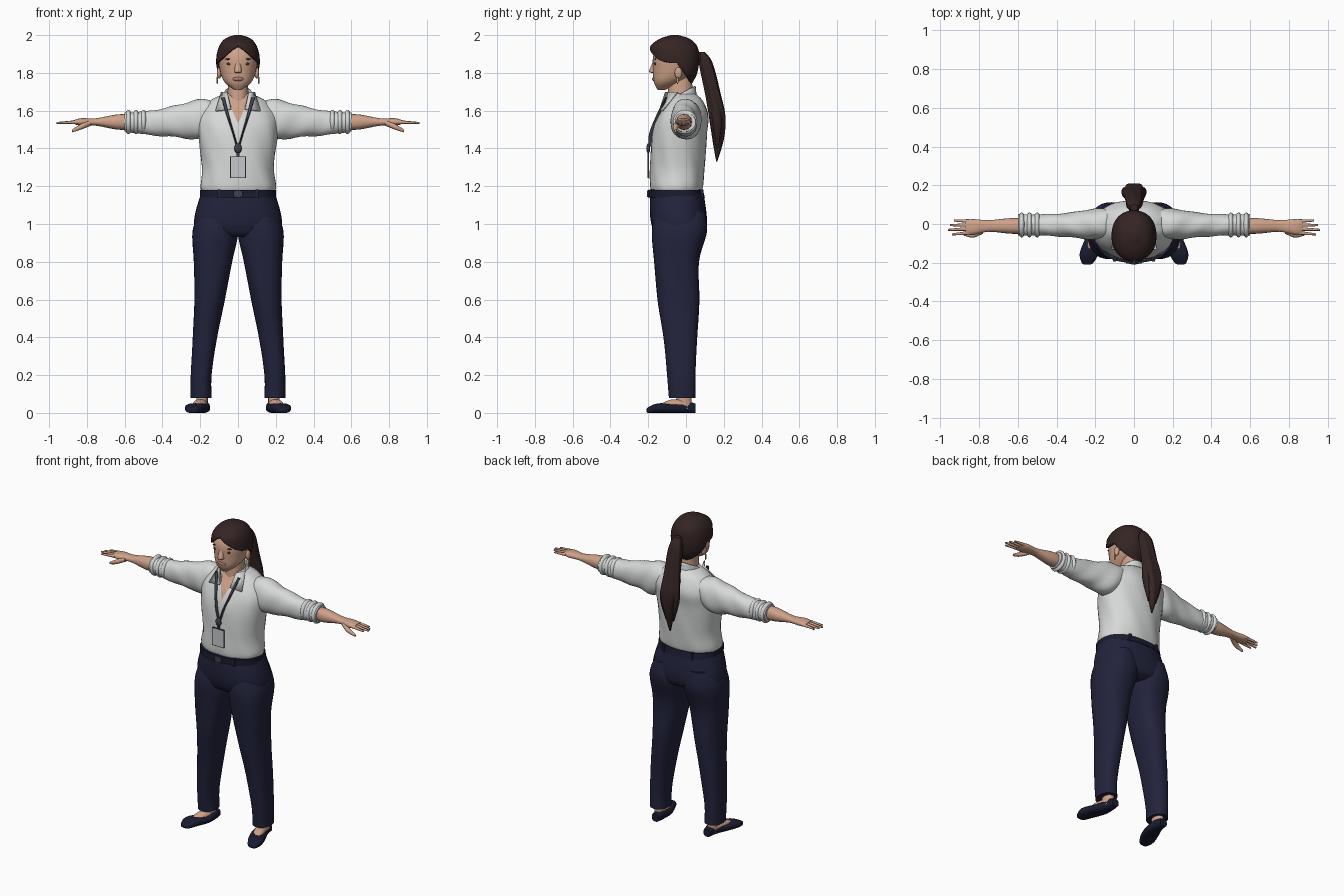
import bpy, bmesh, math
from mathutils import Vector

if "Cube" in bpy.data.objects:
    bpy.data.objects.remove(bpy.data.objects["Cube"])


def material(name, red, green, blue):
    mat = bpy.data.materials.new(name)
    mat.use_nodes = True
    mat.diffuse_color = (red, green, blue, 1)
    shader = mat.node_tree.nodes["Principled BSDF"]
    shader.inputs["Base Color"].default_value = mat.diffuse_color
    return mat


SHIRT = material("pale grey cotton", .68, .69, .69)
NAVY = material("navy trousers", .016, .017, .045)
SHOE = material("dark navy leather", .01, .012, .03)
HAIR = material("dark brown hair", .034, .018, .017)
SKIN = material("skin", .62, .36, .25)
LIPS = material("lips", .42, .2, .15)
STRAP = material("slate strap", .05, .05, .07)
CARD = material("card grey", .56, .58, .6)
GOLD = material("gold", .6, .4, .1)
EYE = material("eye", .05, .04, .03)


def finish(name, bm, mats, mirror=False, thick=0):
    """Turn a bmesh into a smooth-shaded object, mirrored or thickened if asked."""
    bmesh.ops.recalc_face_normals(bm, faces=bm.faces)
    mesh = bpy.data.meshes.new(name)
    bm.to_mesh(mesh)
    bm.free()
    obj = bpy.data.objects.new(name, mesh)
    bpy.context.collection.objects.link(obj)
    for mat in mats:
        mesh.materials.append(mat)
    bpy.ops.object.select_all(action='DESELECT')
    obj.select_set(True)
    bpy.context.view_layer.objects.active = obj
    bpy.ops.object.shade_smooth_by_angle(angle=math.radians(50))
    if thick:
        solid = obj.modifiers.new("thickness", 'SOLIDIFY')
        solid.thickness, solid.offset = thick, -1
    if mirror:
        mod = obj.modifiers.new("mirror", 'MIRROR')
        mod.use_mirror_merge = False


def smooth_rings(rings, steps=6):
    """Catmull-Rom interpolation between the given rings."""
    padded = [rings[0], *rings, rings[-1]]
    out = []
    for quad in zip(padded, padded[1:], padded[2:], padded[3:]):
        for step in range(steps):
            t = step / steps
            out.append([b + t / 2 * (c - a + t * (2*a - 5*b + 4*c - d + t * (3*(b - c) + d - a)))
                        for a, b, c, d in zip(*quad)])
    return out + [rings[-1]]


def loft(name, rings, mats, axis='z', power=2.2, segs=32, ripple=(0, 0, 0),
         cuts=(), rule=None, caps=True, **options):
    """Skin rings (position, low, high, low, high) lying across an axis.
    Symmetric rings may be (position, half width, low, high).
    Ripple is (depth, folds around, folds along)."""
    rings = [(r[0], -r[1], *r[1:]) if len(r) == 4 else r for r in rings]
    depth, around, along = ripple
    bm = bmesh.new()
    loops = []
    for t, left, right, low, high in smooth_rings(rings):
        loop = []
        for k in range(segs):
            angle = math.tau * k / segs
            c, s = math.cos(angle), math.sin(angle)
            wave = 1 + depth * math.sin(around * angle + along * t)
            a = (left + right + wave * (right - left) * math.copysign(abs(c) ** (2 / power), c)) / 2
            b = (low + high + wave * (high - low) * math.copysign(abs(s) ** (2 / power), s)) / 2
            loop.append(bm.verts.new({'x': (t, a, b), 'y': (a, t, b), 'z': (a, b, t)}[axis]))
        loops.append(loop)
    for lower, upper in zip(loops, loops[1:]):
        for k in range(segs):
            j = (k + 1) % segs
            bm.faces.new((lower[k], lower[j], upper[j], upper[k]))
    if caps:
        bm.faces.new(loops[0])
        bm.faces.new(loops[-1])
    for point, normal in cuts:
        bmesh.ops.bisect_plane(bm, geom=bm.verts[:] + bm.edges[:] + bm.faces[:],
                               plane_co=point, plane_no=Vector(normal).normalized())
    if rule:
        found = [(face, rule(face.calc_center_median())) for face in bm.faces]
        for face, index in found:
            face.material_index = index or 0
        bmesh.ops.delete(bm, geom=[face for face, index in found if index is None], context='FACES')
    finish(name, bm, mats, **options)


def place(name, bm, location, size, mat, options):
    for vert in bm.verts:
        vert.co = Vector(location) + Vector(size) * vert.co
    finish(name, bm, [mat], **options)


def ball(name, location, radii, mat, **options):
    bm = bmesh.new()
    bmesh.ops.create_uvsphere(bm, u_segments=20, v_segments=12, radius=1)
    place(name, bm, location, radii, mat, options)


def box(name, location, size, mat, **options):
    bm = bmesh.new()
    bmesh.ops.create_cube(bm, size=1)
    place(name, bm, location, size, mat, options)


# Shirt body, with the skin of the open neck marked by two slanted cuts
NECK_POINT, NECK_SLOPE = (0, 0, 1.53), .42
neck_cuts = [(NECK_POINT, (side, 0, -NECK_SLOPE)) for side in (-1, 1)]


def open_neck(c):
    return c.y < -.03 and abs(c.x) < NECK_SLOPE * (c.z - NECK_POINT[2])


loft("shirt_body", [
    (1.17, .19, -.18, .08), (1.2, .2, -.19, .09), (1.3, .19, -.19, .1), (1.47, .21, -.18, .11),
    (1.57, .21, -.15, .12), (1.65, .15, -.1, .09), (1.69, .07, -.08, .05)],
    [SHIRT, SKIN], ripple=(.01, 9, 22), segs=48, cuts=neck_cuts, rule=lambda c: int(open_neck(c)))

# Collar stand, sloping down to the front, and its folded points
COLLAR_BACK, COLLAR_SLOPE = Vector((0, .03, 1.72)), .5


def collar_rule(c):
    above = c.z - COLLAR_BACK.z > COLLAR_SLOPE * (c.y - COLLAR_BACK.y)
    return None if above or open_neck(c) else 0


loft("collar", [(1.62, .1, -.13, .08), (1.66, .08, -.12, .06), (1.74, .07, -.1, .05)], [SHIRT],
     cuts=neck_cuts + [(COLLAR_BACK, (0, -COLLAR_SLOPE, 1))], rule=collar_rule, caps=False, thick=.008)
flap = bmesh.new()
flap.faces.new([flap.verts.new(corner) for corner in (
    (.04, -.14, 1.61), (.06, -.11, 1.7), (.09, -.05, 1.7), (.12, -.13, 1.6))])
finish("collar_point", flap, [SHIRT], mirror=True, thick=.01)

# Sleeves with rolled cuffs
loft("sleeve", [
    (.1, -.06, .07, 1.52, 1.65), (.2, -.08, .08, 1.45, 1.66), (.32, -.07, .06, 1.46, 1.63),
    (.46, -.06, .05, 1.47, 1.6), (.6, -.06, .05, 1.49, 1.59)],
    [SHIRT], axis='x', ripple=(.03, 3, 45), mirror=True)
for x in (.5, .54, .58):
    ball("cuff_roll", (x, -.005, 1.54), (.022, .065, .065), SHIRT, mirror=True)

# Forearms, hands, fingers and thumbs
loft("forearm_and_hand", [
    (.56, -.05, .03, 1.5, 1.58), (.64, -.05, .03, 1.5, 1.58), (.75, -.04, .02, 1.52, 1.56),
    (.83, -.055, .025, 1.52, 1.56), (.87, -.05, .02, 1.53, 1.55)], [SKIN], axis='x', mirror=True)
for k, (finger, tip) in enumerate((("index", .94), ("middle", .96), ("ring", .95), ("little", .93))):
    root = .02 * k - .045
    end = root * 1.2
    loft(finger + "_finger", [
        (.85, root - .01, root + .01, 1.53, 1.55), (tip, end - .005, end + .005, 1.53, 1.54)],
        [SKIN], axis='x', segs=12, mirror=True)
loft("thumb", [(.78, -.05, -.01, 1.52, 1.55), (.83, -.07, -.04, 1.5, 1.53), (.88, -.06, -.05, 1.485, 1.5)],
     [SKIN], axis='x', segs=16, mirror=True)

# Trousers and belt
loft("trouser_seat", [(.93, .14, -.14, .06), (.96, .22, -.17, .1), (1.04, .23, -.19, .11), (1.18, .19, -.19, .09)],
     [NAVY], power=2.4)
loft("trouser_leg", [
    (.08, .14, .25, -.09, .05), (.2, .14, .25, -.1, .05), (.4, .11, .24, -.12, .06), (.6, .07, .23, -.15, .07),
    (.8, .03, .235, -.17, .07), (.96, 0, .24, -.18, .11), (1.07, .03, .2, -.16, .1)],
    [NAVY], power=2.4, ripple=(.01, 4, 14), mirror=True)
loft("belt", [(1.14, .2, -.2, .1), (1.18, .2, -.2, .09)], [SHOE], power=2.4)
box("belt_buckle", (0, -.2, 1.16), (.05, .015, .035), STRAP)
for y in (-.18, .08):
    box("belt_loop", (.1, y, 1.16), (.015, .025, .045), NAVY, mirror=True)

# Feet and slip-on shoes, toes turned outward
loft("ankle", [(height, .16, .22, -.05, .03) for height in (.02, .14)], [SKIN], mirror=True)
loft("instep", [(0, .16, .22, .01, .07), (-.08, .17, .24, .01, .07), (-.15, .21, .25, .01, .04)],
     [SKIN], axis='y', mirror=True)
loft("shoe", [
    (.05, .16, .21, 0, .05), (0, .15, .22, 0, .06), (-.07, .15, .25, 0, .05), (-.15, .18, .28, 0, .05),
    (-.2, .21, .27, 0, .03), (-.21, .23, .25, .01, .02)], [SHOE], axis='y', power=2.7, mirror=True)

# Head and neck
loft("neck", [(1.6, .06, -.1, .04), (1.8, .05, -.09, .03)], [SKIN])
loft("head", [(1.71, .02, -.15, -.11), (1.75, .07, -.17, -.03), (1.81, .095, -.175, .05),
              (1.9, .1, -.17, .06), (1.98, .04, -.11, .01)], [SKIN])
loft("nose", [(1.8, .01, -.18, -.15), (1.81, .02, -.195, -.15), (1.87, .01, -.17, -.15)], [SKIN], segs=16)
ball("mouth", (0, -.167, 1.768), (.03, .012, .012), LIPS)
ball("eye", (.043, -.163, 1.848), (.017, .006, .007), EYE, mirror=True)
ball("eyebrow", (.045, -.162, 1.873), (.024, .006, .004), HAIR, mirror=True)
ball("ear", (.1, -.04, 1.8), (.012, .02, .03), SKIN, mirror=True)
ball("earring", (.11, -.045, 1.76), (.005, .006, .02), GOLD, mirror=True)

# Hair: a cap cut away under the parted fringe and before the ears
PARTING, FRINGE_SLOPE = Vector((0, 0, 1.945)), .8
TEMPLE, TEMPLE_NORMAL = Vector((0, -.06, 1.87)), Vector((0, .13, .09))


def hair_rule(c):
    under_fringe = c.z < PARTING.z - FRINGE_SLOPE * abs(c.x)
    before_ear = TEMPLE_NORMAL.dot(c - TEMPLE) < 0
    return None if under_fringe and before_ear else 0


loft("hair_cap", [
    (1.74, .07, -.16, .03), (1.8, .11, -.19, .06), (1.88, .115, -.19, .07), (1.94, .1, -.19, .06),
    (1.98, .07, -.14, .02), (2, .02, -.08, -.04)], [HAIR], segs=48, thick=.012, rule=hair_rule,
    cuts=[(TEMPLE, TEMPLE_NORMAL)] + [(PARTING, (side * FRINGE_SLOPE, 0, 1)) for side in (-1, 1)])

# Ponytail with loose side strands
ball("hair_tie", (0, .075, 1.88), (.026, .022, .026), HAIR)
loft("ponytail", [
    (1.91, .02, .07, .1), (1.85, .04, .07, .14), (1.7, .05, .1, .18), (1.57, .06, .12, .21),
    (1.45, .03, .14, .2), (1.33, .005, .16, .165)], [HAIR], ripple=(.07, 6, 9))
loft("ponytail_strand", [(1.7, .01, .04, .12, .16), (1.55, .03, .065, .14, .19), (1.4, .025, .03, .16, .17)],
     [HAIR], segs=12, mirror=True)

# Lanyard and badge
loft("lanyard", [(1.67, .07, .09, -.11, -.1), (1.57, .045, .06, -.16, -.14),
                 (1.48, .02, .03, -.195, -.17), (1.41, 0, .01, -.2, -.18)], [STRAP], segs=8, mirror=True)
ball("lanyard_clip", (0, -.2, 1.4), (.02, .01, .026), STRAP)
box("badge_hook", (0, -.2, 1.37), (.014, .008, .04), STRAP)
box("badge_rim", (0, -.2, 1.3), (.084, .008, .115), STRAP)
box("badge_face", (0, -.2, 1.3), (.076, .01, .107), CARD)
